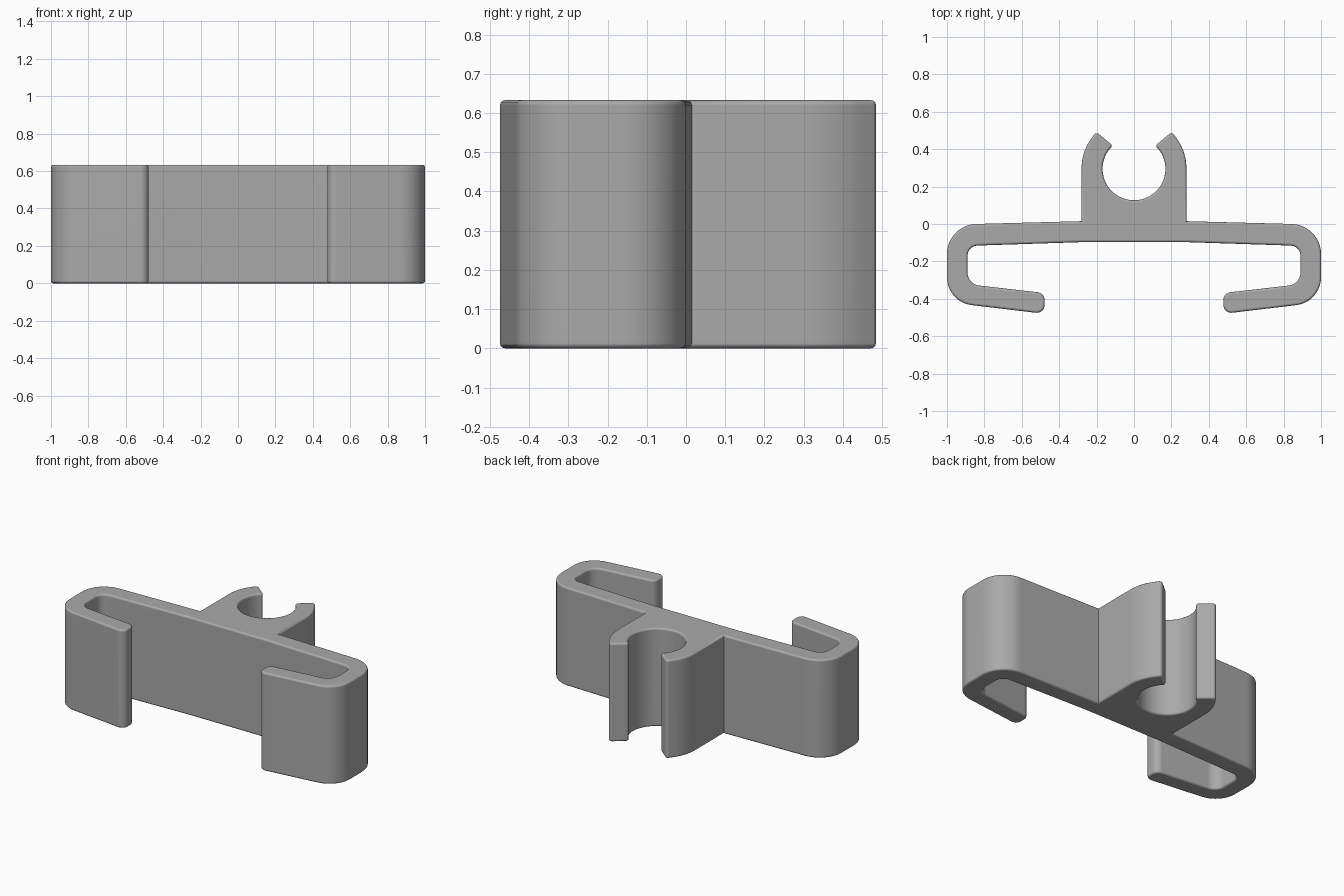
import bpy, bmesh, math
from mathutils import Vector

if "Cube" in bpy.data.objects:
    bpy.data.objects.remove(bpy.data.objects["Cube"], do_unlink=True)

HEIGHT = 0.633
EDGE = 0.013


def fillet(prev, corner, nxt, radius, steps=10):
    """Points of a round arc that replaces one corner."""
    p, a, b = Vector(corner), Vector(prev), Vector(nxt)
    u, v = (a - p).normalized(), (b - p).normalized()
    half = u.angle(v) / 2
    centre = p + (u + v).normalized() * radius / math.sin(half)
    start = p + u * radius / math.tan(half) - centre
    end = p + v * radius / math.tan(half) - centre
    total = start.angle(end)
    return [centre + (start * math.sin((1 - t) * total) + end * math.sin(t * total)) / math.sin(total)
            for t in (i / steps for i in range(steps + 1))]


def rounded(path):
    """Turn (x, y, radius) corners into an open smooth path."""
    points = []
    for i, (x, y, r) in enumerate(path):
        if r:
            points += fillet(path[i - 1][:2], (x, y), path[i + 1][:2], r)
        else:
            points.append(Vector((x, y)))
    return points


def arc(centre, radius, start, end, steps):
    return [Vector((centre[0] + radius * math.cos(a), centre[1] + radius * math.sin(a)))
            for a in (math.radians(start + (end - start) * i / steps) for i in range(steps + 1))]


# Hooked channel: inside of the plate, lip, outer wall, back of the plate
channel = rounded([
    (0, -0.097, 0), (0.28, -0.097, 0), (0.89, -0.117, 0.055), (0.89, -0.322, 0.07),
    (0.478, -0.369, 0.042), (0.478, -0.48, 0.042), (1.0, -0.418, 0.15),
    (1.0, -0.004, 0.16), (0.28, 0.015, 0)])

# Snap clip: curved outer arm, rounded tip, round seat
outer = arc((0.018, 0.3), 0.262, 0, 37, 12)
seat = arc((0, 0.295), 0.168, 36, -90, 32)
tip = rounded([tuple(outer[-1]) + (0,), (0.203, 0.493, 0.018),
               (0.112, 0.418, 0.015), tuple(seat[0]) + (0,)])
half = channel + outer + tip[1:-1] + seat

# Mirror the half profile across x = 0
outline = half + [Vector((-p.x, p.y)) for p in reversed(half[1:-1])]

# Extrude and round the rims
bm = bmesh.new()
base = bm.faces.new([bm.verts.new((p.x, p.y, 0)) for p in outline])
top = bmesh.ops.extrude_face_region(bm, geom=[base], use_keep_orig=True)
bmesh.ops.translate(bm, vec=(0, 0, HEIGHT),
                    verts=[g for g in top["geom"] if isinstance(g, bmesh.types.BMVert)])
bmesh.ops.recalc_face_normals(bm, faces=bm.faces[:])
rims = [e for e in bm.edges if abs(e.verts[0].co.z - e.verts[1].co.z) < 0.001]
bmesh.ops.bevel(bm, geom=rims, offset=EDGE, offset_type='OFFSET', segments=3,
                profile=0.5, affect='EDGES', clamp_overlap=False)
mesh = bpy.data.meshes.new("clip_bracket")
bm.to_mesh(mesh)
bm.free()

bracket = bpy.data.objects.new("clip_bracket", mesh)
bpy.context.collection.objects.link(bracket)

# Plain grey plastic
grey = bpy.data.materials.new("grey_plastic")
grey.use_nodes = True
colour = (0.4, 0.4, 0.4, 1)
grey.diffuse_color = colour
grey.node_tree.nodes["Principled BSDF"].inputs["Base Color"].default_value = colour
mesh.materials.append(grey)

# Smooth curves with crisp corners and flat ends
bpy.ops.object.select_all(action='DESELECT')
bracket.select_set(True)
bpy.context.view_layer.objects.active = bracket
bpy.ops.object.shade_smooth_by_angle(angle=math.radians(35))
weighted = bracket.modifiers.new("flat_ends", 'WEIGHTED_NORMAL')
weighted.keep_sharp = True
